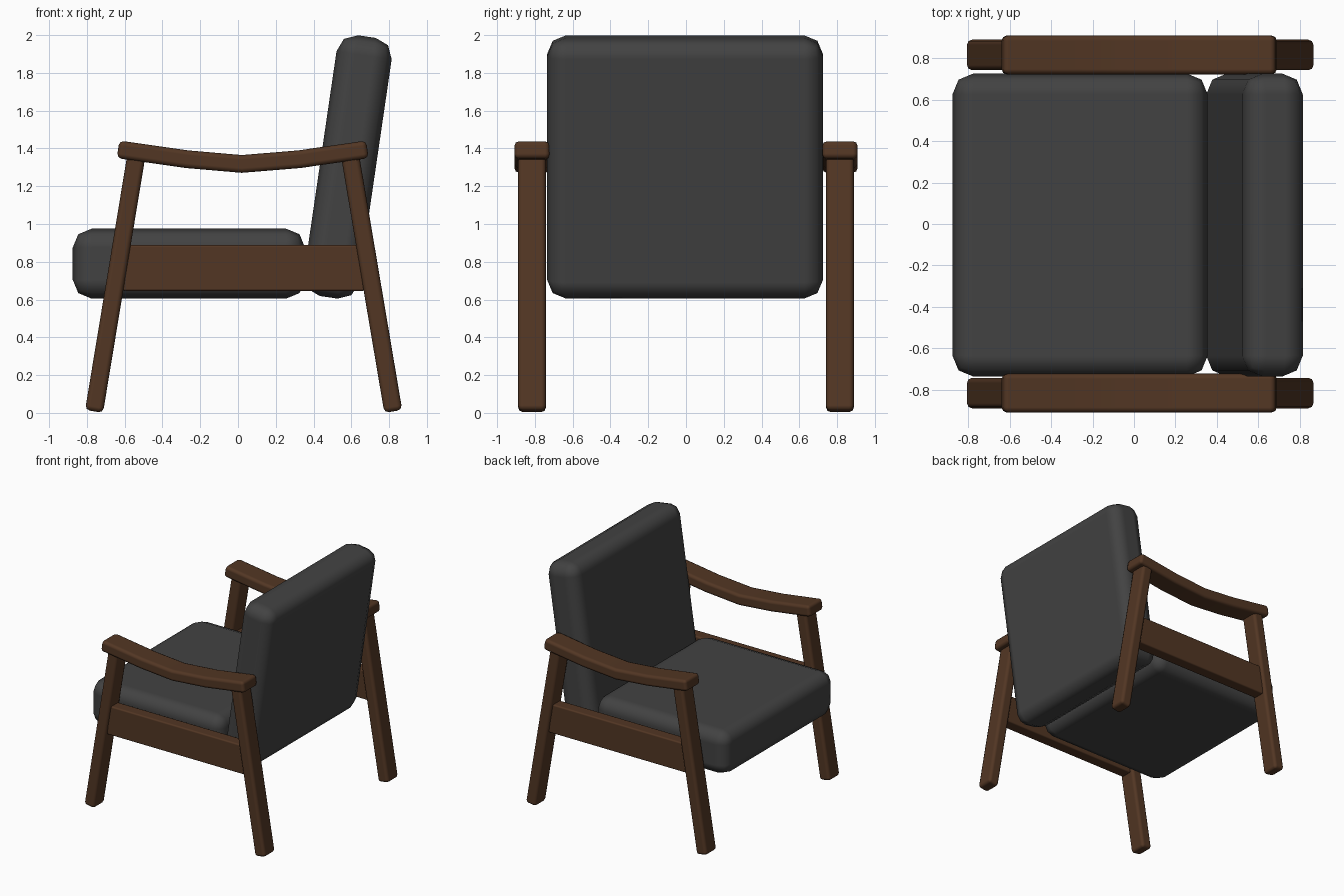
import bpy
import bmesh
from mathutils import Vector

cube = bpy.data.objects.get("Cube")
if cube:
    bpy.data.objects.remove(cube, do_unlink=True)


def make_material(name, color):
    mat = bpy.data.materials.new(name)
    mat.use_nodes = True
    mat.diffuse_color = color
    mat.node_tree.nodes["Principled BSDF"].inputs["Base Color"].default_value = color
    return mat


wood = make_material("dark walnut wood", (0.085, 0.037, 0.017, 1))
fabric = make_material("charcoal fabric", (0.055, 0.055, 0.055, 1))


def bar(name, path, thickness, y, width, round_size, mat):
    """Sweep a rounded rectangle along a path of (x, z) points."""
    points = [Vector((x, 0, z)) for x, z in path]
    bm = bmesh.new()
    rings = []
    for i, p in enumerate(points):
        tangent = points[min(i + 1, len(points) - 1)] - points[max(i - 1, 0)]
        up = Vector((-tangent.z, 0, tangent.x)).normalized() * thickness / 2
        side = Vector((0, width / 2, 0))
        center = p + Vector((0, y, 0))
        rings.append([bm.verts.new(center + a * up + b * side)
                      for a, b in ((1, 1), (1, -1), (-1, -1), (-1, 1))])
    for low, high in zip(rings, rings[1:]):
        for k in range(4):
            n = (k + 1) % 4
            bm.faces.new((low[k], low[n], high[n], high[k]))
    bm.faces.new(rings[0])
    bm.faces.new(rings[-1])
    bmesh.ops.recalc_face_normals(bm, faces=bm.faces)
    for face in bm.faces:
        face.smooth = True
    mesh = bpy.data.meshes.new(name)
    bm.to_mesh(mesh)
    bm.free()
    mesh.materials.append(mat)
    obj = bpy.data.objects.new(name, mesh)
    bpy.context.collection.objects.link(obj)
    bevel = obj.modifiers.new("rounded edges", "BEVEL")
    bevel.width = round_size
    bevel.segments = 2
    bevel.limit_method = "ANGLE"
    bevel.harden_normals = True
    return obj


# Cushions: the seat looks along -x, the backrest leans towards +x
bar("seat_cushion", [(-0.875, 0.79), (0.355, 0.79)], 0.37, -0.005, 1.46, 0.1, fabric)
bar("back_cushion", [(0.48, 0.612), (0.682, 1.992)], 0.295, -0.005, 1.46, 0.1, fabric)

# Wooden side frames
arm_path = [(-0.635, 1.395), (-0.27, 1.343), (0.02, 1.318), (0.325, 1.343), (0.685, 1.395)]
for side, label in ((-1, "right"), (1, "left")):
    y = side * 0.815
    bar("front_leg_" + label, [(-0.762, 0.008), (-0.537, 1.37)], 0.096, y, 0.147, 0.025, wood)
    bar("back_leg_" + label, [(0.822, 0.008), (0.592, 1.37)], 0.096, y, 0.147, 0.025, wood)
    bar("side_rail_" + label, [(-0.61, 0.767), (0.67, 0.767)], 0.243, y, 0.1, 0.012, wood)
    bar("armrest_" + label, arm_path, 0.094, y, 0.187, 0.025, wood)
